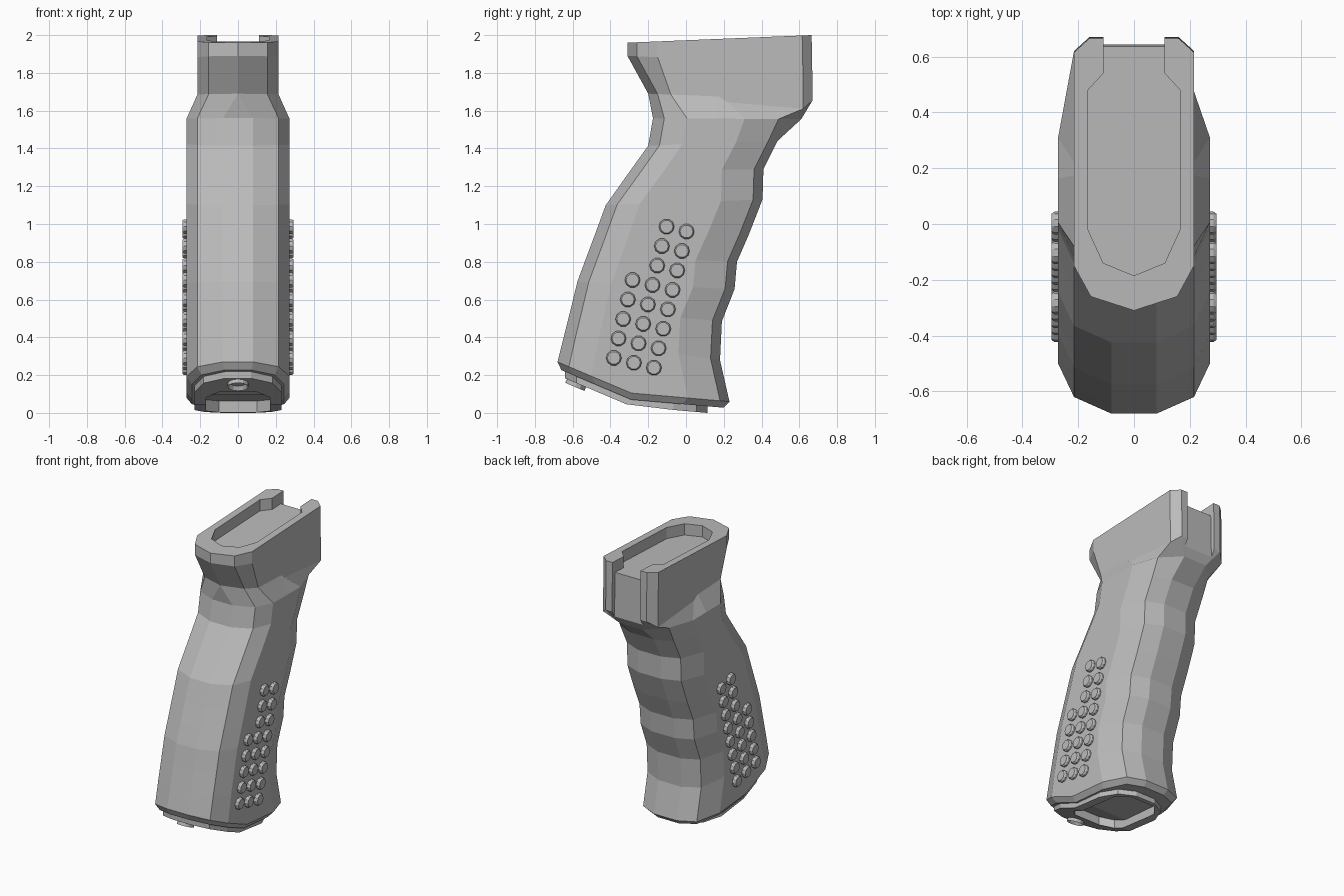
import bpy, bmesh, math
from mathutils import Vector, Matrix

if "Cube" in bpy.data.objects:
    bpy.data.objects.remove(bpy.data.objects["Cube"])

grey = bpy.data.materials.new("matte_grey")
grey.diffuse_color = (0.5, 0.5, 0.5, 1)
grey.use_nodes = True
grey.node_tree.nodes["Principled BSDF"].inputs["Base Color"].default_value = grey.diffuse_color


def finish(bm, name):
    bmesh.ops.remove_doubles(bm, verts=bm.verts, dist=1e-4)
    bmesh.ops.recalc_face_normals(bm, faces=bm.faces)
    me = bpy.data.meshes.new(name)
    bm.to_mesh(me)
    bm.free()
    me.materials.append(grey)
    ob = bpy.data.objects.new(name, me)
    bpy.context.collection.objects.link(ob)
    return ob


def loft(name, rows):
    """Skin half-section rows (front to back), mirrored over x, with capped ends."""
    bm = bmesh.new()
    rings = []
    for row in rows:
        right = [bm.verts.new(p) for p in row]
        left = [bm.verts.new((-x, y, z)) for x, y, z in row]
        rings.append(right + left[::-1])
    n = len(rings[0])
    for a, b in zip(rings, rings[1:]):
        for i in range(n):
            j = (i + 1) % n
            bm.faces.new((a[i], a[j], b[j], b[i]))
    for r in (rings[0], rings[-1]):
        for i in range(n // 2 - 1):
            bm.faces.new((r[i], r[i + 1], r[n - 2 - i], r[n - 1 - i]))
    return finish(bm, name)


def section(xs, fo, bo, yf, zf, yb, zb, zfun=None):
    """Half section: three front points, a middle, three back points."""
    ys = [yf + o for o in fo] + [yf + 0.43 * (yb - yf)] + [yb - o for o in bo]
    z = zfun or (lambda y: zf + (zb - zf) * (y - yf) / (yb - yf))
    return [(x, y, z(y)) for x, y in zip(xs, ys)]


def underside(drop):
    """Bent bottom line of the grip, lowered by drop."""
    return lambda y: 0.105 - drop - (y + 0.29) * (0.423 if y < -0.29 else 0.087)


def cut(target, cutter):
    cutter.hide_render = True
    m = target.modifiers.new("cut", 'BOOLEAN')
    m.operation, m.solver, m.object = 'DIFFERENCE', 'EXACT', cutter
    bpy.context.view_layer.objects.active = target
    bpy.ops.object.modifier_apply(modifier=m.name)


# Grip body: collar, neck, then finger-grooved handle
COLLAR = [0, .155, .215, .215, .215, .215, .16]
HANDLE = [.08, .215, .272, .272, .272, .21, .09]
c_front, h_front, h_back = (0, .05, .16), (0, .06, .18), (.22, .05, 0)
rows = [
    section(COLLAR, c_front, (.35, .05, 0), -.31, 1.96, .665, 2.0),
    section(COLLAR, c_front, (.35, .05, 0), -.31, 1.89, .668, 1.85),
]
neck = section(COLLAR, (0, .05, .12), (.45, .05, 0), -.20, 1.69, .67, 1.655)
neck[4] = (.215, .22, 1.645)
neck[5] = (.215, .62, 1.61)
rows.append(neck)
rows.append(section(HANDLE, h_front, (.30, .12, 0), -.175, 1.56, .61, 1.555))
for yf, zf, yb, zb in (
        (-.20, 1.415, .485, 1.44), (-.293, 1.285, .41, 1.29),
        (-.425, 1.10, .405, 1.13), (-.48, .95, .335, .95),
        (-.525, .83, .27, .80), (-.575, .695, .257, .655),
        (-.61, .55, .19, .485), (-.645, .41, .18, .28)):
    rows.append(section(HANDLE, h_front, h_back, yf, zf, yb, zb))
rows.append(section(HANDLE, h_front, h_back, -.68, 0, .23, 0, underside(0)))
rows.append(section([x * .9 for x in HANDLE], h_front, h_back,
                    -.66, 0, .20, 0, underside(.035)))
grip = loft("grip_body", rows)

# Base plate under the handle
base = [section([x * .85 for x in HANDLE], h_front, (.18, .06, 0),
                -.64, 0, .115, 0, underside(d)) for d in (.02, .07)]
plate = loft("base_plate", base)

# Top pocket, open to the back
pocket = [(0, -.185), (.11, -.14), (.165, -.02), (.165, .48), (.11, .54), (.11, .8)]
cut(grip, loft("pocket_cutter", [[(x, y, 1.893 + .041 * y) for x, y in pocket],
                                 [(x, y, 2.2) for x, y in pocket]]))
# Shallow channel down the back of the collar
cut(grip, loft("channel_cutter", [[(.11, .63, 2.2), (.11, .8, 2.2)],
                                  [(.11, .645, 1.5), (.11, .8, 1.5)]]))
# Recess in the underside
recess = [(.10, -.47), (.17, -.40), (.17, -.29), (.17, 0), (.10, .08)]
rc = loft("recess_cutter", [[(x, y, underside(.01)(y)) for x, y in recess],
                            [(x, y, -.2) for x, y in recess]])
cut(grip, rc)
cut(plate, rc)
for ob in list(bpy.data.objects):
    if ob.name.endswith("_cutter"):
        bpy.data.objects.remove(ob)

# Screw with a socket at the front of the base plate
bm = bmesh.new()
bmesh.ops.create_cone(bm, cap_ends=True, segments=12, radius1=.055, radius2=.055, depth=.07)
top = max(bm.faces, key=lambda f: f.calc_center_median().z)
bmesh.ops.inset_region(bm, faces=[top], thickness=.02)
bmesh.ops.translate(bm, verts=top.verts, vec=(0, 0, -.03))
axis = Vector((0, -.39, -.92)).to_track_quat('Z', 'Y').to_matrix().to_4x4()
bm.transform(Matrix.Translation((0, -.575, .17)) @ axis)
finish(bm, "base_screw")

# Raised grip studs on both sides
bm = bmesh.new()
for side in (-1, 1):
    for col in range(3):
        for row in range(3 if col == 2 else 0, 8):
            y = .003 - .0247 * row - .106 * col
            z = .96 - .103 * row + .026 * col
            for r1, r2, x, d in ((.041, .041, .27, .03), (.041, .034, .29, .01)):
                bmesh.ops.create_cone(
                    bm, cap_ends=True, segments=10, radius1=r1, radius2=r2, depth=d,
                    matrix=Matrix.Translation((side * x, y, z))
                    @ Matrix.Rotation(side * math.pi / 2, 4, 'Y'))
finish(bm, "grip_studs")
